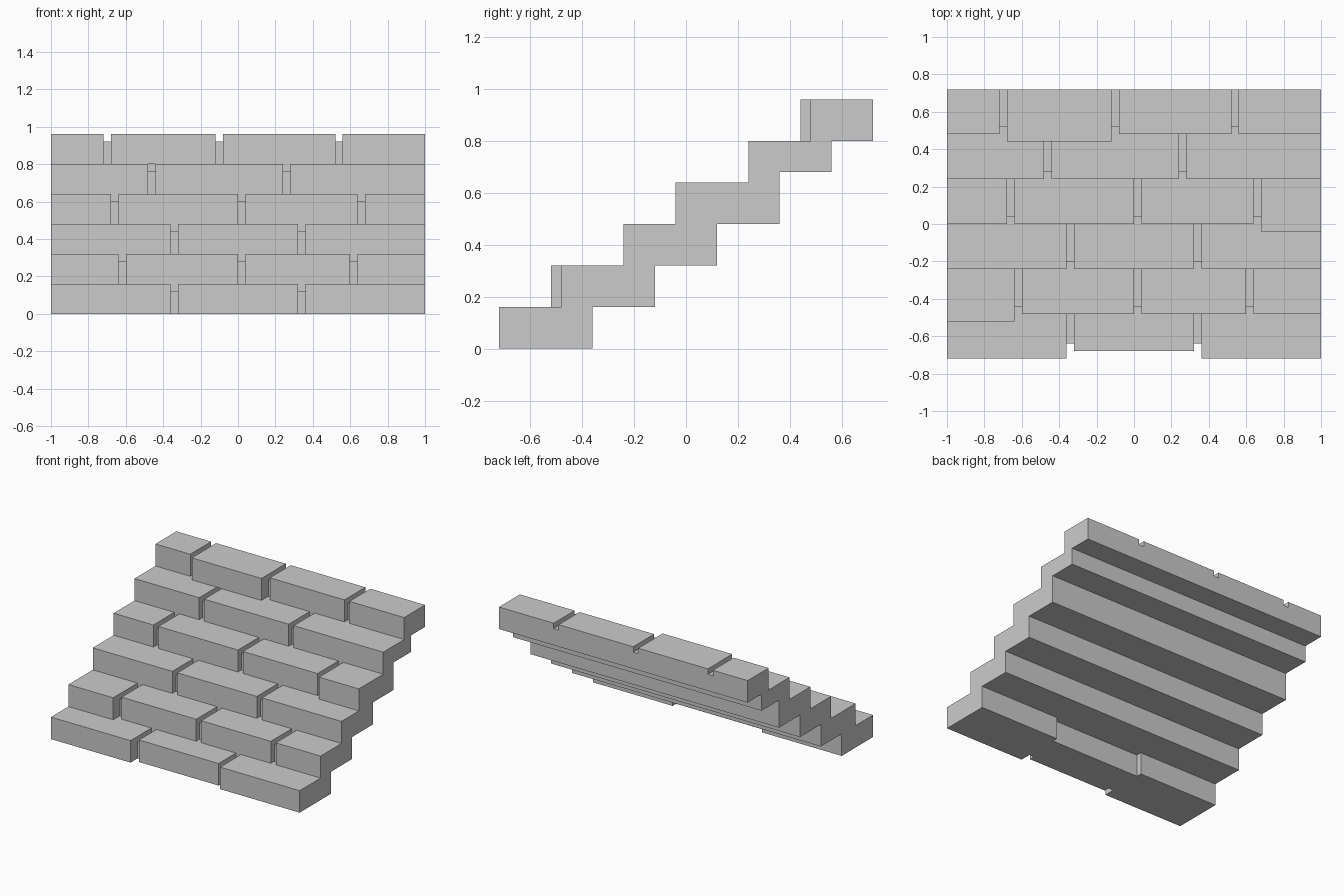
import bpy, bmesh
from mathutils import Vector

if "Cube" in bpy.data.objects:
    bpy.data.objects.remove(bpy.data.objects["Cube"])

RISE, GAP, JUT = 0.16, 0.04, 0.04

# front y, back y, centres of the joints between bricks, bricks that jut forward
STEPS = [
    (-0.68, -0.36, (-0.34, 0.34), (0, 2)),
    (-0.48, -0.12, (-0.62, 0.02, 0.62), (0,)),
    (-0.24, 0.12, (-0.34, 0.34), ()),
    (0.00, 0.36, (-0.66, 0.02, 0.66), (3,)),
    (0.24, 0.56, (-0.46, 0.26), ()),
    (0.48, 0.72, (-0.70, -0.10, 0.54), (1,)),
]


def add_prism(bm, points, offset):
    """Extrude a flat outline by an offset vector into a closed solid."""
    face = bm.faces.new([bm.verts.new(p) for p in points])
    ext = bmesh.ops.extrude_face_region(bm, geom=[face], use_keep_orig=True)
    verts = [g for g in ext["geom"] if isinstance(g, bmesh.types.BMVert)]
    bmesh.ops.translate(bm, verts=verts, vec=Vector(offset))


def add_box(bm, x0, x1, y0, y1, z0, z1):
    add_prism(bm, [(x0, y0, z0), (x1, y0, z0), (x1, y1, z0), (x0, y1, z0)],
              (0, 0, z1 - z0))


def finish(bm, name):
    bmesh.ops.recalc_face_normals(bm, faces=bm.faces)
    mesh = bpy.data.meshes.new(name)
    bm.to_mesh(mesh)
    bm.free()
    obj = bpy.data.objects.new(name, mesh)
    bpy.context.collection.objects.link(obj)
    return obj


for k, (front, back, joints, jutting) in enumerate(STEPS):
    z0, z1 = k * RISE, (k + 1) * RISE

    # step slab: plan outline with some bricks standing proud
    edges = (-1.0,) + joints + (1.0,)
    outline = []
    for i in range(len(edges) - 1):
        y = front - JUT if i in jutting else front
        outline += [(edges[i], y, z0), (edges[i + 1], y, z0)]
    outline += [(1.0, back, z0), (-1.0, back, z0)]
    bm = bmesh.new()
    add_prism(bm, list(dict.fromkeys(outline)), (0, 0, RISE))
    step = finish(bm, f"step_{k + 1}")

    # joints: full-height slot in the front, shallow groove along the top
    end = STEPS[k + 1][0] if k < 5 else 1.0
    bm = bmesh.new()
    for x in joints:
        x0 = x - GAP / 2
        profile = [(front - 0.2, z0 - 0.1), (front + GAP, z0 - 0.1),
                   (front + GAP, z1 - GAP), (end, z1 - GAP),
                   (end, z1 + 0.1), (front - 0.2, z1 + 0.1)]
        add_prism(bm, [(x0, y, z) for y, z in profile], (GAP, 0, 0))
    # recess behind the middle brick of the lowest step
    if k == 0:
        add_box(bm, -0.36, 0.36, -0.40, -0.2, -0.1, 0.3)
    # raised underside of the fifth step
    if k == 4:
        add_box(bm, -1.1, 1.1, 0.36, 0.7, 0.5, 0.68)
    cutter = finish(bm, "joint_cutter")
    cutter.hide_render = True

    mod = step.modifiers.new("joints", "BOOLEAN")
    mod.operation, mod.solver, mod.object = "DIFFERENCE", "EXACT", cutter
    bpy.context.view_layer.objects.active = step
    bpy.ops.object.modifier_apply(modifier=mod.name)
    bpy.data.objects.remove(cutter)
